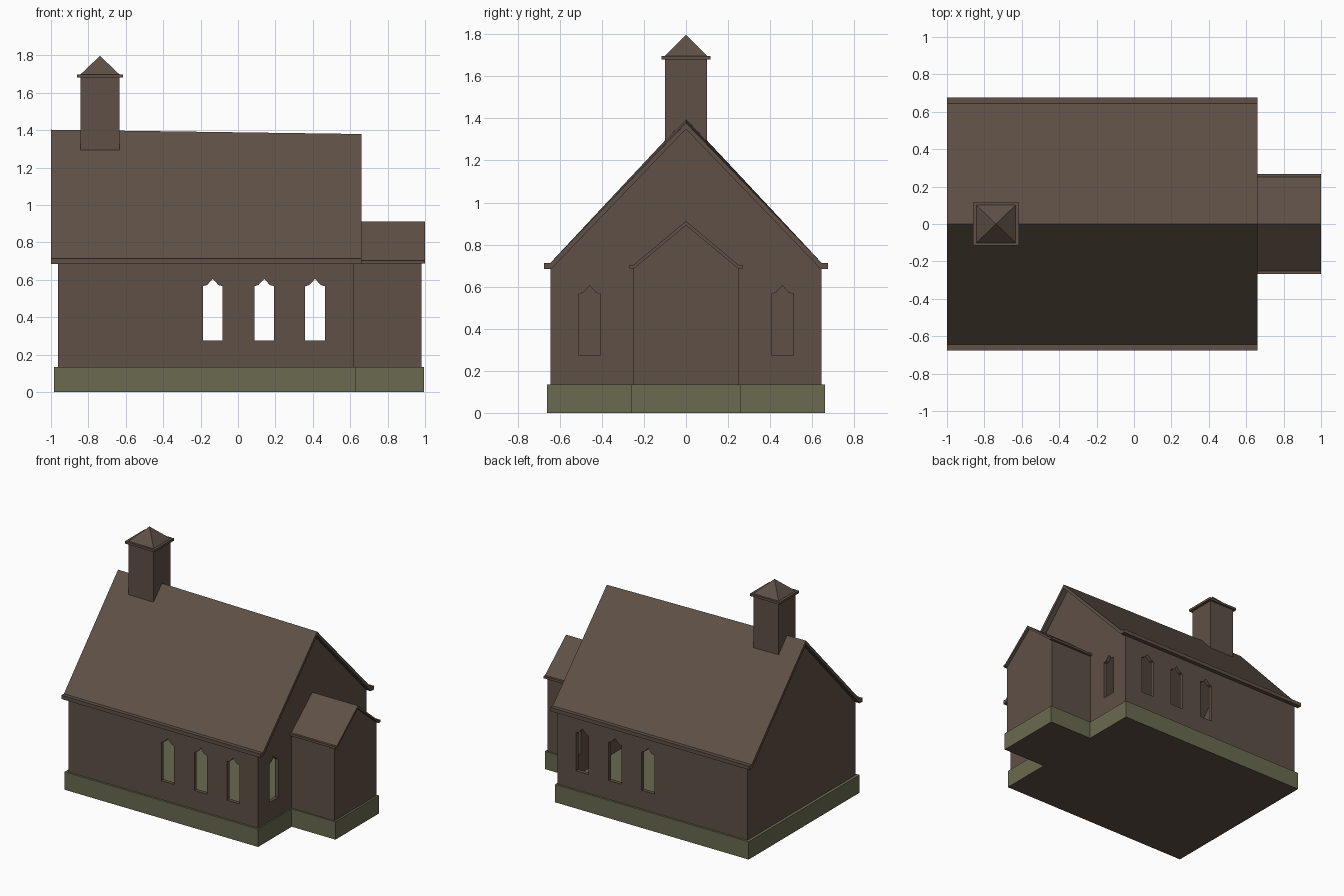
import bpy, bmesh
from mathutils import Vector

if "Cube" in bpy.data.objects:
    bpy.data.objects.remove(bpy.data.objects["Cube"])


def material(name, rgb):
    m = bpy.data.materials.new(name)
    m.diffuse_color = (*rgb, 1)
    m.use_nodes = True
    m.node_tree.nodes["Principled BSDF"].inputs["Base Color"].default_value = m.diffuse_color
    return m


brown = material("brown", (0.112, 0.080, 0.061))
olive = material("olive", (0.144, 0.144, 0.080))


def finish(name, bm, mats):
    bmesh.ops.recalc_face_normals(bm, faces=bm.faces)
    me = bpy.data.meshes.new(name)
    bm.to_mesh(me)
    bm.free()
    for m in mats:
        me.materials.append(m)
    ob = bpy.data.objects.new(name, me)
    bpy.context.collection.objects.link(ob)
    return ob


def prism(bm, a, b):
    """Closed prism between two matching loops of points."""
    va = [bm.verts.new(p) for p in a]
    vb = [bm.verts.new(p) for p in b]
    n = len(a)
    bm.faces.new(va)
    bm.faces.new(vb[::-1])
    for i in range(n):
        j = (i + 1) % n
        bm.faces.new((va[i], vb[i], vb[j], va[j]))


def along_x(bm, profile, x0, x1, lift=0):
    """Extrude a (y, z) profile along x; the ridge rises by lift at x0."""
    prism(bm, [(x0, y, z + (lift if y == 0 else 0)) for y, z in profile],
          [(x1, y, z) for y, z in profile])


def box(bm, x0, x1, y0, y1, z0, z1):
    along_x(bm, [(y0, z0), (y1, z0), (y1, z1), (y0, z1)], x0, x1)


def cut(ob, cutter):
    mod = ob.modifiers.new("cut", 'BOOLEAN')
    mod.operation = 'DIFFERENCE'
    mod.solver = 'EXACT'
    mod.object = cutter
    dg = bpy.context.evaluated_depsgraph_get()
    me = bpy.data.meshes.new_from_object(ob.evaluated_get(dg))
    ob.modifiers.clear()
    ob.data = me
    bpy.data.objects.remove(cutter)


def gable_walls(name, x0, x1, w, eave, ridge, room, lift=0):
    bm = bmesh.new()
    along_x(bm, [(-w, 0.13), (w, 0.13), (w, eave), (0, ridge), (-w, eave)], x0, x1, lift)
    ob = finish(name, bm, [brown])
    bm = bmesh.new()
    box(bm, *room, 0.05, 2)
    cut(ob, finish("room_cutter", bm, [brown]))
    return ob


def gable_roof(name, x0, x1, outer, top, under, z0, z1, ridge, thick, lift=0):
    half = [(under, z0), (outer, z0), (outer, z1), (top, z1)]
    prof = half + [(0, ridge)] + [(-y, z) for y, z in half[::-1]] + [(0, ridge - thick)]
    bm = bmesh.new()
    along_x(bm, prof, x0, x1, lift)
    return finish(name, bm, [brown])


# Stone base, T-shaped plan, brown underside
bm = bmesh.new()
half = [(-0.985, 0.66), (0.63, 0.66), (0.63, 0.26), (0.995, 0.26)]
plan = half + [(x, -y) for x, y in half[::-1]]
prism(bm, [(x, y, 0) for x, y in plan], [(x, y, 0.134) for x, y in plan])
base = finish("base", bm, [olive, brown])
for p in base.data.polygons:
    p.material_index = 1 if p.normal.z < -0.5 else 0

# Hollow main walls with gables
walls = gable_walls("main_walls", -0.963, 0.62, 0.645, 0.69, 1.355,
                    (-0.935, 0.592, -0.617, 0.617), 0.022)

# Window openings: three through both long sides, two beside the porch
window = [(-0.0525, 0.275), (0.0525, 0.275), (0.0525, 0.565),
          (0.03, 0.572), (0, 0.605), (-0.03, 0.572), (-0.0525, 0.565)]
bm = bmesh.new()
for cx in (-0.135, 0.14, 0.412):
    prism(bm, [(cx + u, -0.8, z) for u, z in window], [(cx + u, 0.8, z) for u, z in window])
for cy in (-0.458, 0.458):
    along_x(bm, [(cy + u, z) for u, z in window], 0.55, 0.7)
cut(walls, finish("window_cutter", bm, [brown]))

# Main roof with stepped eaves
gable_roof("main_roof", -1.0, 0.66, 0.675, 0.645, 0.64, 0.685, 0.713, 1.379, 0.03, 0.023)

# Porch
gable_walls("porch_walls", 0.615, 0.98, 0.25, 0.69, 0.895, (0.55, 0.952, -0.222, 0.222))
gable_roof("porch_roof", 0.615, 1.0, 0.268, 0.25, 0.248, 0.686, 0.703, 0.912, 0.021)

# Bell tower shaft
bm = bmesh.new()
box(bm, -0.843, -0.634, -0.101, 0.101, 1.28, 1.685)
finish("tower", bm, [brown])

# Tower cornice
bm = bmesh.new()
box(bm, -0.862, -0.614, -0.116, 0.116, 1.68, 1.697)
finish("tower_cornice", bm, [brown])

# Tower pyramid roof
bm = bmesh.new()
ring = [bm.verts.new((-0.738 + sx * 0.105, sy * 0.101, 1.697))
        for sx, sy in ((-1, -1), (1, -1), (1, 1), (-1, 1))]
tip = bm.verts.new(Vector((-0.738, 0, 1.797)))
bm.faces.new(ring)
for i in range(4):
    bm.faces.new((ring[i], ring[(i + 1) % 4], tip))
finish("tower_roof", bm, [brown])
